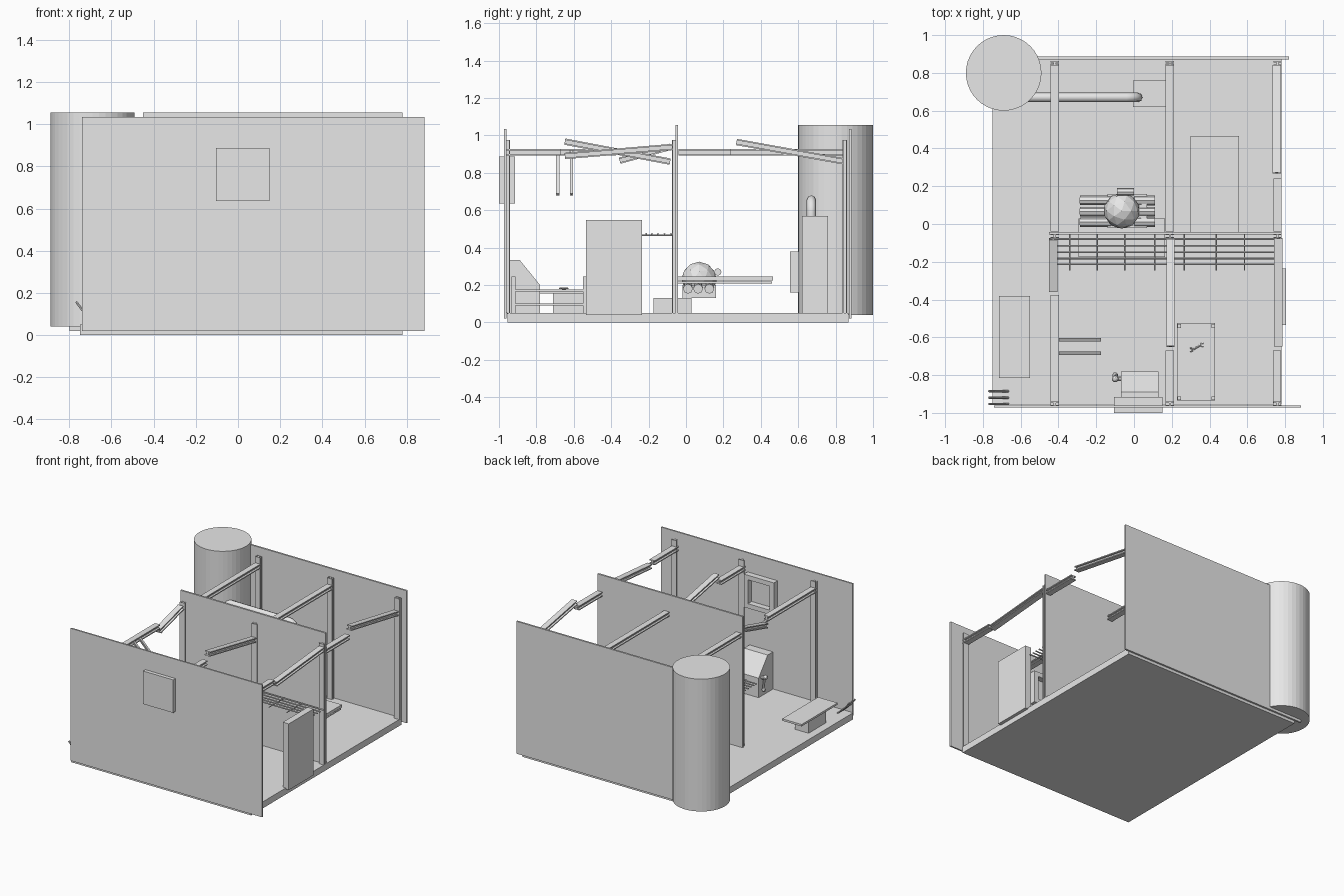
import bpy, bmesh, math
from mathutils import Vector, Matrix

grey = bpy.data.materials.new("plain grey")
grey.diffuse_color = (0.8, 0.8, 0.8, 1)


def finish(name, bm):
    bmesh.ops.recalc_face_normals(bm, faces=bm.faces)
    me = bpy.data.meshes.new(name)
    bm.to_mesh(me)
    bm.free()
    me.materials.append(grey)
    ob = bpy.data.objects.new(name, me)
    bpy.context.collection.objects.link(ob)
    return ob


def box(name, x0, x1, y0, y1, z0, z1):
    bm = bmesh.new()
    bmesh.ops.create_cube(bm, size=1)
    for v in bm.verts:
        v.co = ((x0 + x1) / 2 + v.co.x * (x1 - x0), (y0 + y1) / 2 + v.co.y * (y1 - y0),
                (z0 + z1) / 2 + v.co.z * (z1 - z0))
    return finish(name, bm)


def sweep(name, profile, a, b, side=(1, 0, 0)):
    """Straight extrusion of a 2D profile from a to b; profile u runs along side."""
    a, b, s = Vector(a), Vector(b), Vector(side)
    t = s.cross(b - a).normalized()
    bm = bmesh.new()
    f = bm.faces.new([bm.verts.new(a + s * u + t * w) for u, w in profile])
    r = bmesh.ops.extrude_face_region(bm, geom=[f])
    bmesh.ops.translate(bm, vec=b - a, verts=[v for v in r["geom"] if isinstance(v, bmesh.types.BMVert)])
    return finish(name, bm)


def rod(name, a, b, r, n=8):
    d = (Vector(b) - Vector(a)).normalized()
    side = d.orthogonal().normalized()
    return sweep(name, [(r * math.cos(2 * math.pi * i / n), r * math.sin(2 * math.pi * i / n))
                        for i in range(n)], a, b, side)


def ball(name, c, scale, sub=2):
    bm = bmesh.new()
    bmesh.ops.create_icosphere(bm, subdivisions=sub, radius=1)
    for v in bm.verts:
        v.co = Vector(c) + v.co * Vector(scale)
    return finish(name, bm)


def i_profile(w, h, f, web):
    q = [(w, -h), (w, -h + f), (web, -h + f), (web, h - f), (w, h - f), (w, h)]
    return q + [(-u, v) for u, v in reversed(q)]


beam_p = i_profile(0.022, 0.017, 0.008, 0.007)
post_p = i_profile(0.022, 0.012, 0.006, 0.006)

# Floor and walls
box("floor", -0.75, 0.78, -0.955, 0.87, 0, 0.05)
box("front_wall", -0.74, 0.885, -0.972, -0.96, 0.02, 1.035)
box("middle_wall", -0.45, 0.78, -0.056, -0.042, 0.04, 1.055)
box("back_wall", -0.80, 0.82, 0.872, 0.886, 0.02, 1.035)

# Posts against each wall
for x in (-0.42, 0.19, 0.76):
    for y in (-0.953, -0.063, 0.85):
        sweep("post", post_p, (x, y, 0.05), (x, y, 0.975))

# Roof beams, some broken and tilted: x, y0, z0, y1, z1
for x, y0, z0, y1, z1 in [
    (-0.42, -0.04, 0.91, 0.85, 0.91), (0.19, -0.04, 0.91, 0.85, 0.91),
    (0.76, -0.04, 0.91, 0.24, 0.91), (0.755, 0.27, 0.965, 0.84, 0.862),
    (-0.42, -0.96, 0.91, -0.375, 0.91), (-0.428, -0.355, 0.865, -0.08, 0.94),
    (0.19, -0.96, 0.91, -0.67, 0.91), (0.193, -0.648, 0.967, -0.085, 0.86),
    (0.757, -0.96, 0.91, -0.67, 0.91), (0.763, -0.648, 0.89, -0.075, 0.938),
]:
    sweep("roof_beam", beam_p, (x, y0, z0), (x, y1, z1))

# Large tank, pipe and pump cabinet
rod("tank", (-0.69, 0.80, 0.04), (-0.69, 0.80, 1.055), 0.20, 40)
box("pump_cabinet", -0.005, 0.17, 0.62, 0.76, 0.05, 0.57)
cu = bpy.data.curves.new("pipe", "CURVE")
cu.dimensions = "3D"
cu.bevel_depth = 0.025
cu.bevel_resolution = 2
cu.use_fill_caps = True
path = [(-0.58, 0.67, 0.655), (-0.04, 0.67, 0.655)]
path += [(-0.04 + 0.06 * math.sin(a), 0.67, 0.595 + 0.06 * math.cos(a)) for a in (0.4, 0.8, 1.2, 1.57)]
path += [(0.02, 0.67, 0.56)]
sp = cu.splines.new("POLY")
sp.points.add(len(path) - 1)
for p, c in zip(sp.points, path):
    p.co = (*c, 1)
cu.materials.append(grey)
bpy.context.collection.objects.link(bpy.data.objects.new("pipe", cu))
box("control_box", 0.17, 0.21, 0.555, 0.605, 0.16, 0.38)

# Window box: front plate with a hollow frame opening inwards
box("window_plate", -0.105, 0.15, -1.0, -0.975, 0.635, 0.888)
for x0, x1, z0, z1 in [(-0.105, -0.07, 0.635, 0.888), (0.115, 0.15, 0.635, 0.888),
                       (-0.07, 0.115, 0.635, 0.67), (-0.07, 0.115, 0.853, 0.888)]:
    box("window_frame", x0, x1, -0.975, -0.915, z0, z1)

# Sloped machine with crank
sweep("machine", [(-0.955, 0.05), (-0.955, 0.335), (-0.89, 0.335), (-0.78, 0.2), (-0.78, 0.05)],
      (-0.07, 0, 0), (0.13, 0, 0), (0, 1, 0)).scale = (1, 1, -1)
m = bpy.data.objects["machine"]
if max((m.matrix_basis @ v.co).z for v in m.data.vertices) < 0.1 or m.data.vertices[1].co.z > 0:
    m.scale = (1, 1, 1)
else:
    m.data.transform(Matrix.Diagonal((1, 1, -1, 1)))
    m.data.flip_normals()
    m.scale = (1, 1, 1)
rod("crank_axle", (-0.1, -0.82, 0.19), (-0.06, -0.82, 0.19), 0.012)
rod("crank_arm", (-0.095, -0.82, 0.20), (-0.095, -0.80, 0.11), 0.008)
ball("crank_knob", (-0.1, -0.82, 0.2), (0.018, 0.018, 0.018))
ball("crank_grip", (-0.1, -0.80, 0.11), (0.015, 0.015, 0.015))

# Workbench with two shelves, corner posts and a wrench
for z in (0.09, 0.165):
    box("workbench_shelf", 0.228, 0.43, -0.935, -0.525, z, z + 0.012)
for x in (0.24, 0.42):
    for y in (-0.922, -0.54):
        box("workbench_leg", x - 0.01, x + 0.01, y - 0.01, y + 0.01, 0.05, 0.245)
rod("wrench_handle", (0.315, -0.663, 0.182), (0.35, -0.643, 0.182), 0.005, 6)
for x, y, s in ((0.308, -0.667, -1), (0.357, -0.639, 1)):
    rod("wrench_jaw", (x, y - 0.008, 0.182), (x + s * 0.012, y - 0.008, 0.182), 0.004, 6)
    rod("wrench_jaw", (x, y + 0.008, 0.182), (x + s * 0.012, y + 0.008, 0.182), 0.004, 6)
    rod("wrench_jaw", (x, y - 0.009, 0.182), (x, y + 0.009, 0.182), 0.004, 6)

# Standing cabinet on the right edge
box("tall_cabinet", 0.755, 0.805, -0.535, -0.235, 0.04, 0.548)

# Wire rack on the middle wall
for y in (-0.08, -0.115, -0.15, -0.182, -0.213):
    rod("rack_wire", (-0.45, y, 0.474), (0.78, y, 0.474), 0.005, 6)
for x in (-0.34, -0.195, -0.05, 0.11, 0.265, 0.435, 0.585):
    rod("rack_bar", (x, -0.245, 0.466), (x, -0.05, 0.466), 0.004, 6)

# Broken struts hanging from the left beam
for y in (-0.612, -0.685):
    sweep("hanging_strut", i_profile(0.009, 0.008, 0.004, 0.003), (-0.41, y, 0.915), (-0.18, y, 0.685), (0, 1, 0))

# Low table on a block
box("low_table_top", -0.715, -0.55, -0.815, -0.38, 0.155, 0.17)
box("low_table_base", -0.69, -0.575, -0.71, -0.5, 0.05, 0.155)

# Bent bars in the front left corner
for y in (-0.885, -0.92, -0.953):
    rod("bent_bar", (-0.768, y, 0.158), (-0.735, y, 0.115), 0.006, 6)
    rod("bent_bar", (-0.735, y, 0.115), (-0.665, y, 0.05), 0.006, 6)

# Wall bunk
box("bunk_top", 0.3, 0.555, -0.042, 0.465, 0.225, 0.247)
box("bunk_frame", 0.305, 0.55, -0.042, 0.46, 0.208, 0.22)

# Generator: base, faceted dome, side cylinders
sweep("generator_base", [(-0.295, -0.03), (0.165, -0.03), (0.165, 0.175), (-0.295, 0.175)],
      (0, 0, 0.05), (0, 0, 0.13))
ball("generator_dome", (-0.065, 0.07, 0.23), (0.095, 0.095, 0.095))
box("generator_body", -0.14, 0.07, -0.02, 0.16, 0.13, 0.2)
for y in (0.01, 0.065, 0.125):
    rod("generator_cylinder", (-0.285, y, 0.17), (-0.12, y, 0.19), 0.025)
    rod("generator_cylinder", (0.0, y, 0.19), (0.11, y, 0.18), 0.026)
rod("generator_valve", (-0.09, 0.17, 0.27), (0.0, 0.17, 0.27), 0.02)
